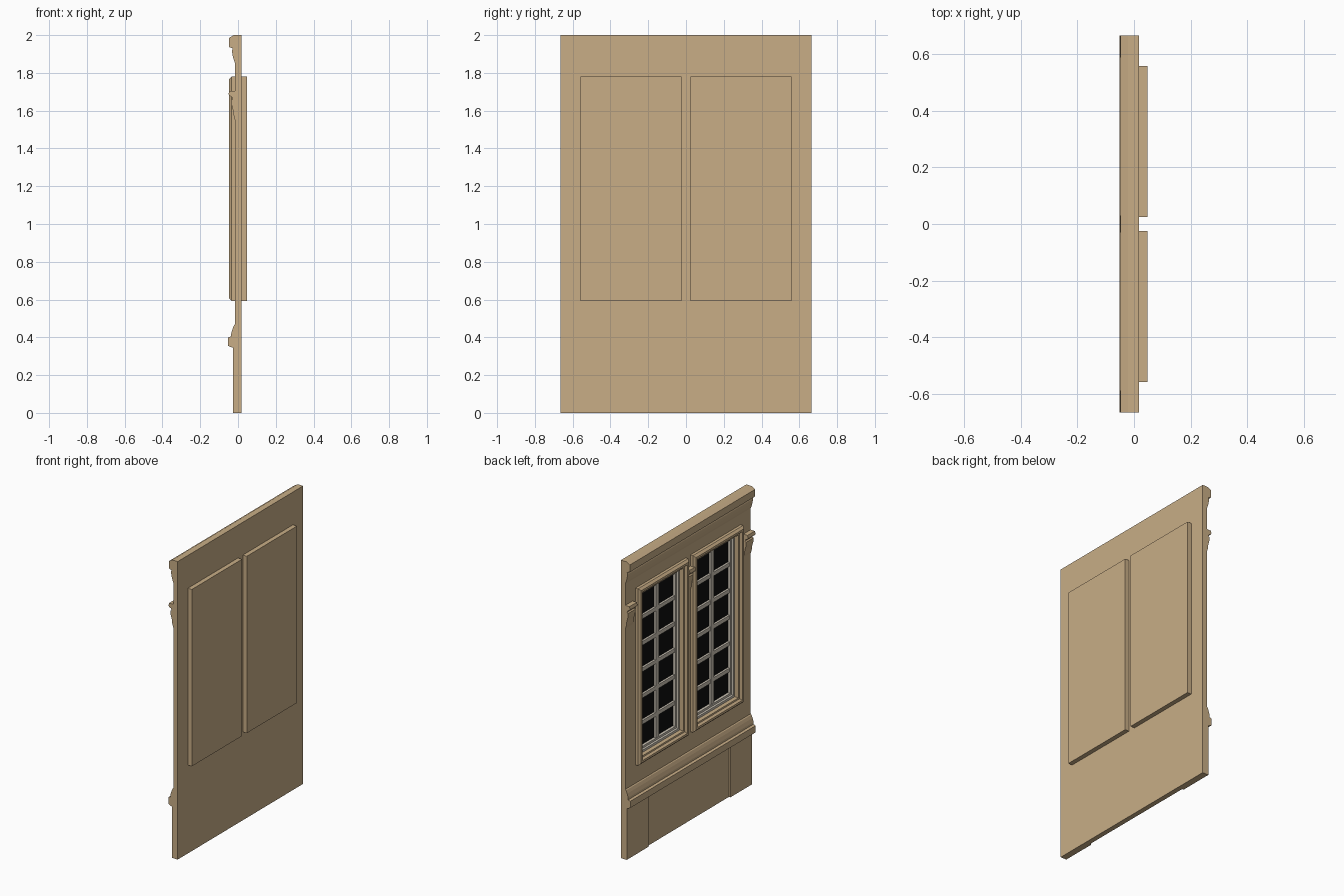
import bpy, bmesh

if "Cube" in bpy.data.objects:
    bpy.data.objects.remove(bpy.data.objects["Cube"])

HALF_Y = 0.665
WALL_X = -0.015          # outer wall plane, detail faces -x
BACK_X = 0.018
WIN_Y, WIN_Z = (0.025, 0.558), (0.593, 1.78)


def material(name, color):
    m = bpy.data.materials.new(name)
    m.diffuse_color = (*color, 1)
    m.use_nodes = True
    m.node_tree.nodes["Principled BSDF"].inputs["Base Color"].default_value = m.diffuse_color
    return m


STONE = material("tan_stone", (0.58, 0.42, 0.24))
PAINT = material("sash_paint", (0.60, 0.55, 0.46))
GLASS = material("dark_glass", (0.004, 0.004, 0.004))


def finish(name, bm, mat):
    bmesh.ops.recalc_face_normals(bm, faces=bm.faces)
    mesh = bpy.data.meshes.new(name)
    bm.to_mesh(mesh)
    bm.free()
    obj = bpy.data.objects.new(name, mesh)
    bpy.context.collection.objects.link(obj)
    mesh.materials.append(mat)
    return obj


def box(name, xs, ys, zs, mat):
    bm = bmesh.new()
    bmesh.ops.create_cube(bm, size=1)
    for v in bm.verts:
        v.co = [r[0] if c < 0 else r[1] for c, r in zip(v.co, (xs, ys, zs))]
    return finish(name, bm, mat)


def extrude_y(name, profile, y0, y1, mat=STONE):
    """Sweep an (x, z) profile along y."""
    bm = bmesh.new()
    face = bm.faces.new([bm.verts.new((x, y0, z)) for x, z in profile])
    ext = bmesh.ops.extrude_face_region(bm, geom=[face])["geom"]
    verts = [g for g in ext if isinstance(g, bmesh.types.BMVert)]
    bmesh.ops.translate(bm, verts=verts, vec=(0, y1 - y0, 0))
    return finish(name, bm, mat)


def ring(name, section, ys, zs, mat):
    """Mitred rectangular frame from a closed (inset, x) section."""
    bm = bmesh.new()
    loops = []
    for d, x in section:
        a, b, c, e = ys[0] + d, ys[1] - d, zs[0] + d, zs[1] - d
        loops.append([bm.verts.new((x, y, z)) for y, z in ((a, c), (b, c), (b, e), (a, e))])
    for i, p in enumerate(loops):
        q = loops[(i + 1) % len(loops)]
        for k in range(4):
            n = (k + 1) % 4
            bm.faces.new((p[k], p[n], q[n], q[k]))
    return finish(name, bm, mat)


def cut(target, cutter):
    mod = target.modifiers.new("opening", "BOOLEAN")
    mod.operation, mod.solver, mod.object = "DIFFERENCE", "EXACT", cutter
    bpy.context.view_layer.objects.active = target
    bpy.ops.object.modifier_apply(modifier=mod.name)


# wall slab with cornice and chair rail in one moulded profile
wall = extrude_y("wall", [
    (BACK_X, 0), (WALL_X, 0), (WALL_X, 0.345), (-0.03, 0.345), (-0.052, 0.355),
    (-0.052, 0.40), (-0.036, 0.405), (-0.036, 0.42), (-0.029, 0.445),
    (-0.021, 0.465), (WALL_X, 0.47), (WALL_X, 1.85), (-0.021, 1.865),
    (-0.028, 1.89), (-0.032, 1.915), (-0.028, 1.93), (-0.048, 1.937),
    (-0.048, 1.985), (-0.022, 2.0), (BACK_X, 2.0)], -HALF_Y, HALF_Y)

# corbel section, shared by both ends and the middle
CORBEL = [(-0.01, 1.705), (-0.046, 1.705), (-0.05, 1.69), (-0.048, 1.68),
          (-0.032, 1.672), (-0.028, 1.662), (-0.035, 1.655), (-0.034, 1.63),
          (-0.026, 1.60), (-0.022, 1.57), (-0.016, 1.55), (-0.01, 1.55)]
extrude_y("middle_corbel", CORBEL, -0.03, 0.03)

for side, s in (("left", 1), ("right", -1)):
    ys = sorted((s * WIN_Y[0], s * WIN_Y[1]))
    extrude_y(side + "_corbel", CORBEL, *sorted((s * 0.587, s * HALF_Y)))
    box(side + "_plinth", (-0.026, -0.01), sorted((s * 0.433, s * HALF_Y)), (0, 0.35), STONE)

    # window casing behind the wall, opened towards the outside
    casing = box(side + "_window_casing", (BACK_X - 0.001, 0.048), ys, WIN_Z, STONE)
    cutter = box("cutter", (-0.1, 0.03), (ys[0] + 0.04, ys[1] - 0.04),
                 (WIN_Z[0] + 0.04, WIN_Z[1] - 0.04), STONE)
    cut(wall, cutter)
    cut(casing, cutter)
    bpy.data.objects.remove(cutter)

    # stone surround
    ring(side + "_window_surround", [
        (0, -0.01), (0, -0.034), (0.014, -0.048), (0.028, -0.048), (0.038, -0.034),
        (0.047, -0.032), (0.047, 0.031), (0.038, 0.031), (0.038, -0.01)], ys, WIN_Z, STONE)
    # painted sash
    ring(side + "_sash", [
        (0.045, 0.031), (0.045, -0.004), (0.062, -0.004), (0.066, 0.006),
        (0.08, 0.006), (0.08, 0.031)], ys, WIN_Z, PAINT)
    # glass and glazing bars
    gy = (ys[0] + 0.075, ys[1] - 0.075)
    gz = (WIN_Z[0] + 0.075, WIN_Z[1] - 0.075)
    box(side + "_glass", (0.024, 0.031), gy, gz, GLASS)
    mid = sum(ys) / 2
    box(side + "_upright_bar", (0.008, 0.027), (mid - 0.015, mid + 0.015), gz, PAINT)
    for k in range(5):
        z = 1.183 + (k - 2) * 0.177
        box(f"{side}_cross_bar_{k + 1}", (0.010, 0.027), gy, (z - 0.013, z + 0.013), PAINT)
